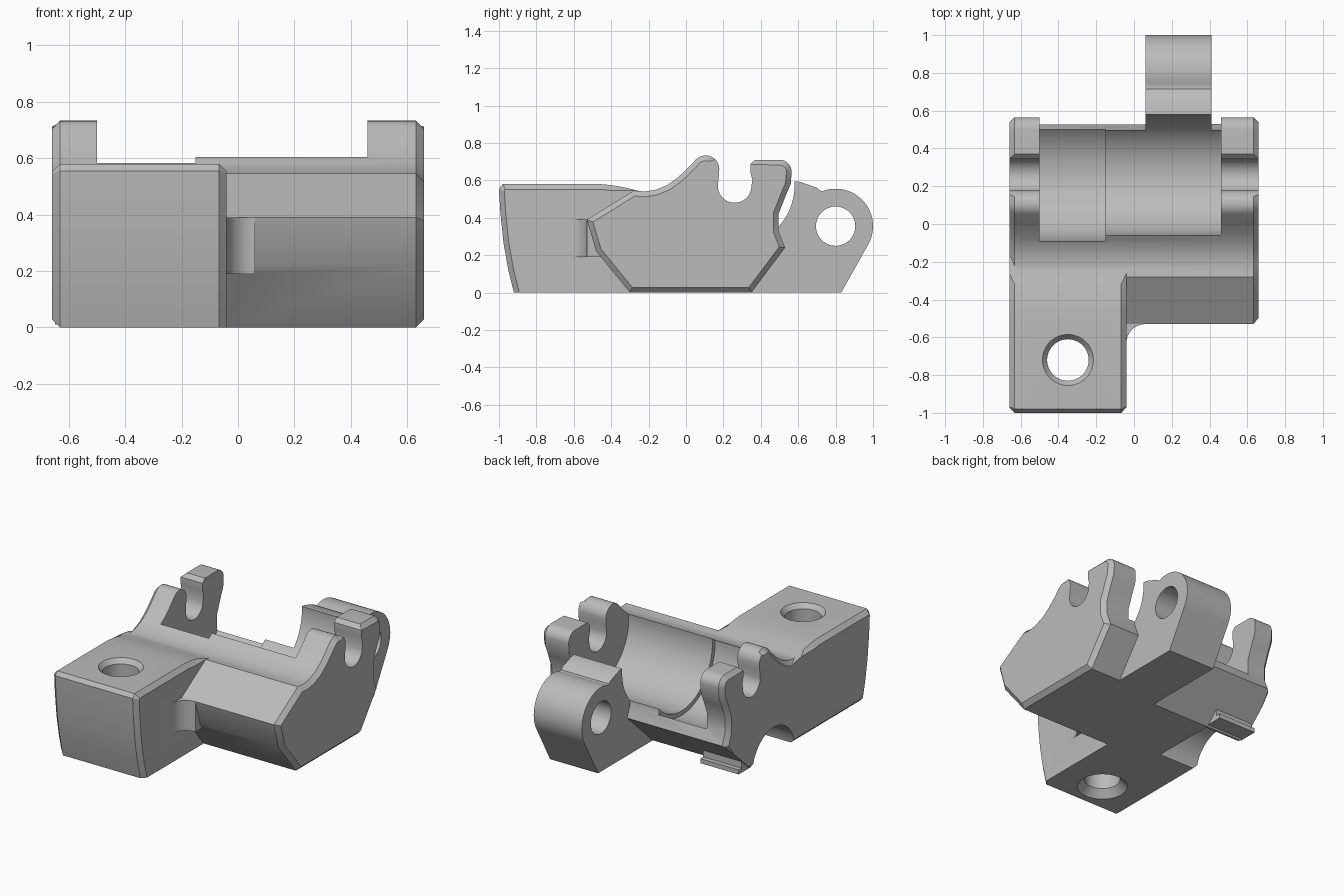
import bpy, bmesh, math
from mathutils import Matrix, Vector

cube = bpy.data.objects.get("Cube")
if cube:
    bpy.data.objects.remove(cube, do_unlink=True)

grey = bpy.data.materials.new("plain_grey")
grey.use_nodes = True
grey.diffuse_color = (0.5, 0.5, 0.5, 1)
grey.node_tree.nodes["Principled BSDF"].inputs["Base Color"].default_value = (0.5, 0.5, 0.5, 1)


def arc(cy, cz, r, start, end, n=14):
    angles = [math.radians(start + (end - start) * i / n) for i in range(n + 1)]
    return [(cy + r * math.cos(a), cz + r * math.sin(a)) for a in angles]


def finish(name, bm):
    bmesh.ops.recalc_face_normals(bm, faces=bm.faces)
    mesh = bpy.data.meshes.new(name)
    bm.to_mesh(mesh)
    bm.free()
    obj = bpy.data.objects.new(name, mesh)
    bpy.context.collection.objects.link(obj)
    mesh.materials.append(grey)
    return obj


def prism(name, profile, x0, x1, chamfer=0, keep=None):
    """Extrude a (y, z) profile along x, with chamfered cap rims."""
    bm = bmesh.new()
    face = bm.faces.new([bm.verts.new((x0, y, z)) for y, z in profile])
    moved = bmesh.ops.extrude_face_region(bm, geom=[face])["geom"]
    for v in moved:
        if isinstance(v, bmesh.types.BMVert):
            v.co.x = x1
    bmesh.ops.recalc_face_normals(bm, faces=bm.faces)
    if chamfer:
        rim = [e for e in bm.edges
               if abs(e.verts[0].co.x - e.verts[1].co.x) < 0.001
               and keep((e.verts[0].co + e.verts[1].co) / 2)]
        bmesh.ops.bevel(bm, geom=rim, offset=chamfer, segments=1,
                        affect='EDGES', clamp_overlap=False)
    return finish(name, bm)


def cone(name, x, y, z0, z1, r0, r1):
    bm = bmesh.new()
    bmesh.ops.create_cone(bm, cap_ends=True, segments=48, radius1=r0, radius2=r1,
                          depth=z1 - z0, matrix=Matrix.Translation((x, y, (z0 + z1) / 2)))
    return finish(name, bm)


def combine(target, other, operation):
    mod = target.modifiers.new(operation.lower(), 'BOOLEAN')
    mod.operation = operation
    mod.solver = 'EXACT'
    mod.object = other
    bpy.context.view_layer.objects.active = target
    bpy.ops.object.modifier_apply(modifier=mod.name)
    bpy.data.objects.remove(other, do_unlink=True)


# Main body: side profile with hooked prongs and a round open slot
body_profile = (
    [(0.35, 0), (0.53, 0.24), (0.495, 0.33), (0.495, 0.42), (0.53, 0.51), (0.56, 0.58)]
    + arc(0.5, 0.645, 0.065, 0, 90, 8)
    + [(0.37, 0.71), (0.345, 0.685), (0.345, 0.64), (0.355, 0.6)]
    + arc(0.26, 0.57, 0.09, 0, -180, 20)
    + [(0.175, 0.62)]
    + arc(0.105, 0.66, 0.073, 0, 135, 12)
    + [(0, 0.655), (-0.05, 0.61), (-0.1, 0.575), (-0.16, 0.55), (-0.22, 0.54), (-0.28, 0.545)]
    + [(-0.53, 0.39), (-0.48, 0.22), (-0.3, 0)])
body = prism("main_body", body_profile, -0.66, 0.66, 0.028,
             lambda m: not (0.15 < m.y < 0.39 and m.z > 0.45))

# Undercut below the rear of the right-hand half
combine(body, prism("undercut", [(0.24, -0.02), (0.26, 0), (0.54, 0.26), (0.8, 0.26), (0.8, -0.02)],
                    -0.8, 0.06), 'DIFFERENCE')

# Front block with a bowed front face
block_profile = [(-0.15, 0), (-0.92, 0), (-0.95, 0.12), (-0.975, 0.26), (-0.992, 0.42), (-1, 0.555),
                 (-0.98, 0.58), (-0.46, 0.58), (-0.39, 0.573), (-0.32, 0.56), (-0.26, 0.545),
                 (-0.2, 0.535), (-0.15, 0.52)]
block = prism("front_block", block_profile, -0.66, -0.04, 0.028,
              lambda m: m.y < -0.3 and (m.x < -0.5 or m.z > 0.01))
combine(body, block, 'UNION')

# Concave fillet where the block meets the slanted shoulder
bm = bmesh.new()
outline = [(-0.08, -0.45), (-0.08, -0.63)] + arc(0.06, -0.63, 0.1, 180, 90, 10) + [(0.06, -0.45)]
base = bm.faces.new([bm.verts.new((x, y, 0.19)) for x, y in outline])
top = bmesh.ops.extrude_face_region(bm, geom=[base])["geom"]
bmesh.ops.translate(bm, vec=Vector((0, 0, 0.2)),
                    verts=[v for v in top if isinstance(v, bmesh.types.BMVert)])
combine(body, finish("shoulder_fillet", bm), 'UNION')

# Rear hinge lug
lug_profile = ([(0.3, 0), (0.3, 0.3), (0.48, 0.38), (0.56, 0.595), (0.61, 0.592), (0.7, 0.56), (0.715, 0.545)]
               + arc(0.8, 0.355, 0.2, 110, -31, 32) + [(0.83, 0)])
combine(body, prism("hinge_lug", lug_profile, 0.06, 0.41), 'UNION')

# Cradle of two radii, hinge bore and underside arch
for name, y, z, r, x0, x1 in [("wide_cradle", 0.26, 0.57, 0.35, -0.5, -0.15),
                              ("narrow_cradle", 0.26, 0.57, 0.32, -0.17, 0.46),
                              ("hinge_bore", 0.8, 0.355, 0.105, 0, 0.5),
                              ("underside_arch", 0.03, -0.03, 0.22, -0.8, -0.37)]:
    combine(body, prism(name, arc(y, z, r, 0, 360, 96)[:-1], x0, x1), 'DIFFERENCE')

# Screw hole with countersinks at both ends
for name, z0, z1, r0, r1 in [("screw_hole", -0.1, 0.7, 0.11, 0.11),
                             ("top_sink", 0.55, 0.61, 0.11, 0.16),
                             ("bottom_sink", -0.03, 0.05, 0.18, 0.11)]:
    combine(body, cone(name, -0.35, -0.72, z0, z1, r0, r1), 'DIFFERENCE')

# Small stepped clip below the rear corner
clip_profile = [(0.25, 0.01), (0.38, 0.01), (0.38, 0.04), (0.35, 0.04),
                (0.35, 0.1), (0.28, 0.1), (0.28, 0.04), (0.25, 0.04)]
clip = prism("rear_clip", clip_profile, -0.65, -0.37)

# Smooth curved surfaces and keep crisp edges
for obj in (body, clip):
    bpy.ops.object.select_all(action='DESELECT')
    obj.select_set(True)
    bpy.context.view_layer.objects.active = obj
    bpy.ops.object.shade_smooth_by_angle(angle=math.radians(28))
